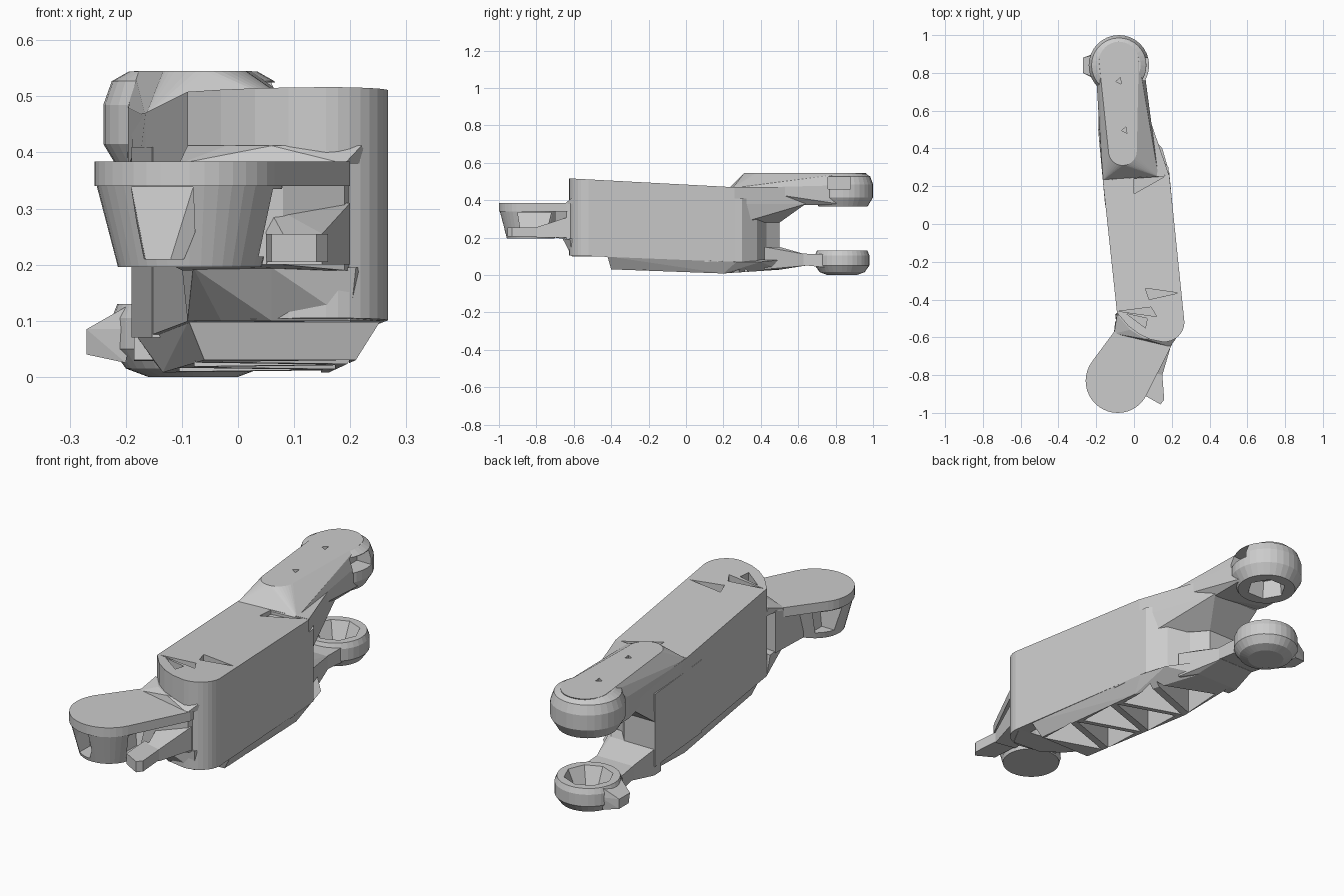
import bpy, bmesh
from math import sin, cos, pi

if "Cube" in bpy.data.objects:
    bpy.data.objects.remove(bpy.data.objects["Cube"])


def finish(name, bm):
    bmesh.ops.recalc_face_normals(bm, faces=bm.faces)
    me = bpy.data.meshes.new(name)
    bm.to_mesh(me)
    bm.free()
    ob = bpy.data.objects.new(name, me)
    bpy.context.collection.objects.link(ob)
    return ob


def hull(name, pts):
    bm = bmesh.new()
    for p in pts:
        bm.verts.new(p)
    bmesh.ops.convex_hull(bm, input=bm.verts)
    bmesh.ops.delete(bm, geom=[v for v in bm.verts if not v.link_faces], context='VERTS')
    bmesh.ops.dissolve_limit(bm, angle_limit=0.01, verts=bm.verts, edges=bm.edges)
    return finish(name, bm)


def loft(name, rings):
    bm = bmesh.new()
    vs = [[bm.verts.new(p) for p in r] for r in rings]
    n = len(vs[0])
    for a, b in zip(vs, vs[1:]):
        for i in range(n):
            j = (i + 1) % n
            bm.faces.new((a[i], a[j], b[j], b[i]))
    bm.faces.new(vs[0])
    bm.faces.new(vs[-1])
    return finish(name, bm)


def circle(cx, cy, r, z, n=32):
    return [(cx + r * cos(2 * pi * i / n), cy + r * sin(2 * pi * i / n), z) for i in range(n)]


def lathe(name, c, profile, n=32):
    return loft(name, [circle(*c, r, z, n) for r, z in profile])


def at(outline, *zs):
    return [(x, y, z) for z in zs for x, y in outline]


def prism(name, outline, z0, z1):
    return loft(name, [at(outline, z0), at(outline, z1)])


def cut(targets, cutter):
    cutter.hide_render = True
    for t in targets:
        m = t.modifiers.new("cut", 'BOOLEAN')
        m.operation = 'DIFFERENCE'
        m.solver = 'EXACT'
        m.object = cutter
        bpy.context.view_layer.objects.active = t
        bpy.ops.object.modifier_apply(modifier=m.name)
    bpy.data.objects.remove(cutter)


def left(y):
    return -0.142 - 0.11 * y


def right(y):
    return 0.212 - 0.1 * y


# slanted main body, rounded at the front, sloping top
corner = [(0.157 + 0.11 * cos(a), -0.52 + 0.105 * sin(a))
          for a in [-pi / 2 * i / 8 for i in range(9)]]
front = [(0.09, -0.612), (0.03, -0.585), (-0.03, -0.54), (-0.09, -0.47)]
top_out = corner + front + [(-0.165, 0.23), (0.187, 0.26)]
body = loft("body", [[(x, y, 0.08 - 0.04 * y) for x, y in top_out],
                     [(x, y, 0.483 - 0.0535 * y) for x, y in top_out]])

# rear end of the body, hollowed around the joint
rear = prism("body_rear", [(left(0.1), 0.1), (right(0.1), 0.1), (0.182, 0.3)]
             + [(0.12, 0.38), (0.03, 0.43), (-0.03, 0.5), (-0.19, 0.5)], 0.07, 0.41)

# ribbed keel under the body
keel = hull("keel", [(left(-.4) + .01, -.42, .1), (right(-.42), -.42, .1),
                     (left(.4), .5, .08), (.15, .4, .07), (.06, .5, .08), (right(.25), .27, .07),
                     (-.06, -.4, .03), (.21, -.4, .03), (left(.2) + .03, .2, .008),
                     (right(.2) - .03, .2, .008), (-.15, .5, .028), (.03, .5, .028)])
for i in range(6):
    lo = -0.41 + i * 0.125
    hi = lo + 0.21
    m = (lo + hi) / 2
    l, r = left(m) + 0.045, right(m) - 0.045
    tri = [(l, lo), (l, hi), (r, m)] if i % 2 else [(r, lo), (r, hi), (l, m)]
    tri = [(x, m + (y - m) * 0.9) for x, y in tri]
    cut([body, rear, keel], prism("keel_pocket", tri, -0.05, 0.14))

# triangular pockets in the top and front underside
for tri in ([(.06, -.34), (.235, -.365), (.08, -.40)],
            [(-.08, -.462), (.09, -.44), (.12, -.49)],
            [(-.04, -.475), (.07, -.50), (.06, -.55)]):
    cut([body], prism("top_pocket", tri, 0.44, 0.6))
cut([body], prism("rear_notch", [(.0, .26), (.0, .16), (.16, .25)], 0.45, 0.6))
cut([body], prism("front_pocket", [(.0, -.45), (.2, -.45), (.2, -.5)], 0.0, 0.16))

# upper fork arm: web, raised rib and rounded end
web = hull("upper_web", at([(-.165, .23), (.185, .26), (.055, .64), (-.19, .64)], .38, .47)
           + at([(-.187, .5), (-.03, .5), (.16, .3), (-.17, .3)], .28))
rib = hull("upper_arm", circle(-.06, .385, .075, .545) + circle(-.08, .86, .105, .545)
           + at([(-.165, .23), (.13, .25)], .465)
           + at([(-.195, .7), (-.2, .85), (.05, .62), (.05, .85)], .375, .48))
UP = (-0.08, 0.84)
knob = lathe("upper_knuckle", UP, [(.115, .544), (.145, .527), (.16, .485),
                                  (.16, .415), (.13, .365)])
cut([rib, knob], lathe("knuckle_socket", UP, [(.095, .3), (.08, .45)], 6))
cut([rib, knob], prism("knuckle_window", [(.0, .76), (.2, .76), (.2, .88), (.0, .88)], .46, .525))
for x, y in ((-.08, .755), (-.05, .495)):
    cut([rib, knob], prism("pin_hole", [(x - .015, y), (x + .012, y - .015), (x + .008, y + .02)], .52, .6))

# lower fork arm with open cup and side tab
hull("lower_arm_root", at([(-.185, .45), (.09, .42)], .15, .03)
     + at([(-.185, .5), (.04, .5)], .15, .028) + at([(-.16, .64), (.02, .64)], .11, .05))
arm = hull("lower_arm", at([(-.16, .6), (.025, .6)], .115, .055) + at([(-.18, .75), (.02, .75)], .11, .04))
DOWN = (-0.08, 0.835)
cup = lathe("lower_cup", DOWN, [(.08, .0), (.12, .015), (.145, .05), (.145, .105), (.135, .13)])
cut([cup, arm], lathe("cup_hollow", DOWN, [(.06, .03), (.115, .15)], 8))
hull("cup_tab", at([(-.27, .80), (-.27, .88), (-.19, .76), (-.19, .91)], .085)
     + at([(-.27, .81), (-.27, .88)], .04) + at([(-.2, .77), (-.2, .9)], .125, .025))

# front tongue: flat plate over a tapered drum with windows
F = (-0.086, -0.83)
hull("tongue_plate", circle(*F, .17, .34, 40) + circle(*F, .17, .384, 40)
     + at([(-.105, -.57), (.2, -.64), (.2, -.57)], .34, .384))
drum = lathe("tongue_drum", F, [(.128, .196), (.167, .345)], 40)
cut([drum], hull("drum_front_window", at([(-.19, -1.05), (-.08, -1.05), (-.08, -.84), (-.19, -.84)], .338)
                 + at([(-.17, -1.05), (-.075, -1.05), (-.12, -.86), (-.165, -.86)], .21)))
cut([drum], hull("drum_side_window", at([(-.03, -.90), (.2, -.90), (.2, -.72), (-.03, -.72)], .335)
                 + at([(.0, -.88), (.2, -.88), (.2, -.75), (.0, -.75)], .215)))
cut([drum], hull("drum_left_window", at([(-.13, -.80), (-.3, -.80), (-.3, -.69), (-.13, -.69)], .335)
                 + at([(-.15, -.79), (-.3, -.79), (-.3, -.72), (-.15, -.72)], .225)))

# neck joining tongue and body, with a sloping shoulder above
hull("neck", at([(-.1, -.52), (.22, -.55), (.19, -.64), (-.1, -.6)], .19, .384)
     + at([(.08, -.7), (-.12, -.7)], .2, .34))
hull("shoulder", at([(-.105, -.58), (.19, -.65), (.24, -.57), (-.09, -.46)], .38)
     + at([(-.09, -.48), (-.02, -.56), (.06, -.61), (.22, -.61)], .412))
hull("neck_foot", at([(-.1, -.48), (.255, -.5), (.21, -.62), (.06, -.66), (-.08, -.62)], .195)
     + at([(-.09, -.47), (.26, -.5), (.2, -.61), (.06, -.6), (-.03, -.54)], .1))

# small stop block beside the drum
hull("stop_block", at([(.06, -.91), (.14, -.955), (.16, -.93), (.15, -.8), (.05, -.76)], .205, .255))
hull("stop_brace", at([(.05, -.78), (.15, -.8), (.2, -.63), (.05, -.63)], .2)
     + at([(.15, -.8), (.08, -.78)], .255) + at([(.2, -.63), (.05, -.63)], .31))
